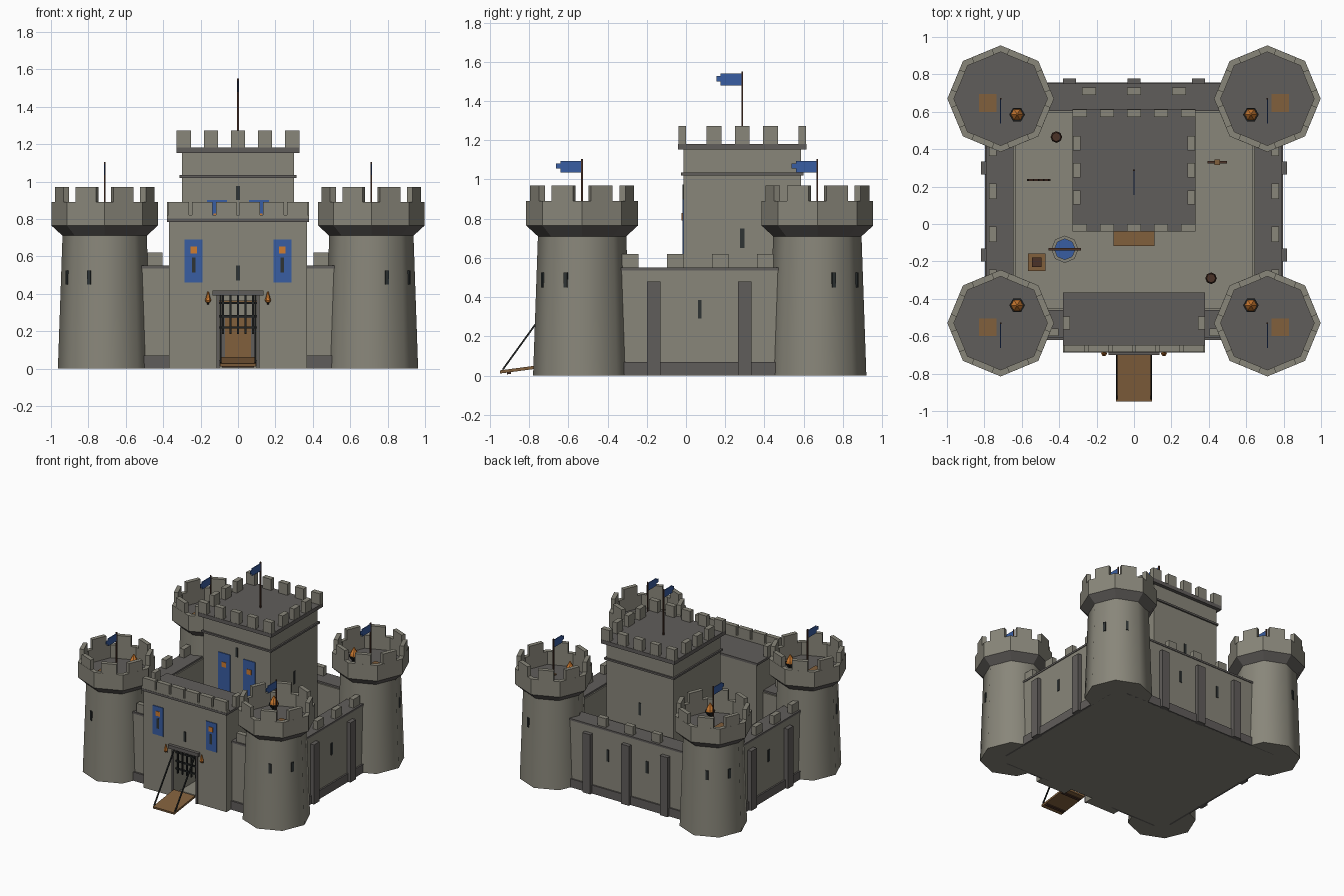
import bpy, math
from mathutils import Vector, Matrix

if "Cube" in bpy.data.objects:
    bpy.data.objects.remove(bpy.data.objects["Cube"])

def material(name, rgb):
    m = bpy.data.materials.new(name)
    m.diffuse_color = (*rgb, 1)
    m.use_nodes = True
    m.node_tree.nodes["Principled BSDF"].inputs["Base Color"].default_value = m.diffuse_color
    return m

STONE = material("light stone", (0.25, 0.24, 0.195))
DARK = material("dark stone", (0.118, 0.11, 0.104))
WOOD = material("wood", (0.22, 0.115, 0.045))
DARKWOOD = material("dark wood", (0.07, 0.032, 0.02))
IRON = material("iron", (0.016, 0.018, 0.018))
SLIT = material("window dark", (0.028, 0.034, 0.034))
BLUE = material("banner blue", (0.04, 0.11, 0.36))
ORANGE = material("flame orange", (0.62, 0.2, 0.03))

def mesh(name, verts, faces, mat):
    me = bpy.data.meshes.new(name)
    me.from_pydata([tuple(v) for v in verts], [], faces)
    me.materials.append(mat)
    ob = bpy.data.objects.new(name, me)
    bpy.context.collection.objects.link(ob)
    return ob

BOXF = [(0, 2, 3, 1), (4, 5, 7, 6), (0, 1, 5, 4), (2, 6, 7, 3), (0, 4, 6, 2), (1, 3, 7, 5)]

def block(name, c, size, mat, M=None):
    # box by centre and size, optionally transformed
    v = [Vector((c[0] + i * size[0] / 2, c[1] + j * size[1] / 2, c[2] + k * size[2] / 2))
         for k in (-1, 1) for j in (-1, 1) for i in (-1, 1)]
    return mesh(name, [M @ p for p in v] if M else v, BOXF, mat)

def box(name, x0, x1, y0, y1, z0, z1, mat):
    return block(name, ((x0 + x1) / 2, (y0 + y1) / 2, (z0 + z1) / 2),
                 (abs(x1 - x0), y1 - y0, z1 - z0), mat)

def pair(name, x0, x1, *rest):
    # the same box on both sides
    box(name + "_right", x0, x1, *rest)
    box(name + "_left", -x1, -x0, *rest)

def lathe(name, x, y, profile, n, mat, loop=False):
    v, f = [], []
    for r, z in profile:
        for i in range(n):
            a = 2 * math.pi * i / n
            v.append((x + r * math.cos(a), y + r * math.sin(a), z))
    k = len(profile)
    for j in range(k if loop else k - 1):
        a0, b0 = j * n, ((j + 1) % k) * n
        for i in range(n):
            m = (i + 1) % n
            f.append((a0 + i, a0 + m, b0 + m, b0 + i))
    if not loop:
        f += [tuple(range(n))[::-1], tuple(range((k - 1) * n, k * n))]
    return mesh(name, v, f, mat)

def rod(name, a, b, w, mat):
    a, b = Vector(a), Vector(b)
    d = b - a
    M = Matrix.Translation((a + b) / 2) @ d.to_track_quat('Z', 'Y').to_matrix().to_4x4()
    return block(name, (0, 0, 0), (w, w, d.length), mat, M)

def flag(name, x, y, z0, top):
    rod(name + "_pole", (x, y, z0), (x, y, top), 0.009, DARKWOOD)
    o = [(0, -.01), (-.11, -.01), (-.11, -.023), (-.132, -.023),
         (-.132, -.05), (-.11, -.05), (-.11, -.07), (0, -.07)]
    n = len(o)
    v = [(x + s, y + p, top + q) for s in (-.003, .003) for p, q in o]
    f = [tuple(range(n)), tuple(range(n, 2 * n))[::-1]]
    f += [(i, i + n, (i + 1) % n + n, (i + 1) % n) for i in range(n)]
    mesh(name, v, f, BLUE)

# corner towers
for sx in (-1, 1):
    for cy, sy in ((-.53, -1), (.67, 1)):
        cx = sx * .713
        body = lathe("tower_body", cx, cy, [(.25, 0), (.225, .72)], 8, STONE)
        body.data.polygons.foreach_set("use_smooth", [True] * 8 + [False] * 2)
        lathe("tower_corbel", cx, cy, [(.225, .71), (.285, .765)], 8, DARK)
        lathe("tower_parapet", cx, cy, [(.285, .765), (.285, .89), (.25, .89), (.25, .765)], 8, STONE, True)
        lathe("tower_floor", cx, cy, [(.252, .765), (.252, .785)], 8, DARK)
        for i in range(8):
            R = Matrix.Translation((cx, cy, 0)) @ Matrix.Rotation(math.radians(22.5 + 45 * i), 4, 'Z')
            block("tower_merlon", (.2465, 0, .93), (.033, .118, .08), STONE, R)
        for a in (22.5, 67.5):
            ang = math.atan2(sy * math.sin(math.radians(a)), sx * math.cos(math.radians(a)))
            R = Matrix.Translation((cx, cy, 0)) @ Matrix.Rotation(ang, 4, 'Z')
            block("tower_slit", (.217, 0, .487), (.012, .02, .075), SLIT, R)
        flag("tower_flag", cx, cy, .78, 1.105)
        hx = sx * .782
        box("tower_hatch", hx - .048, hx + .048, cy + .075 - .145, cy + .075 - .049, .785, .793, WOOD)
        # brazier
        bx, by = cx - sx * .088, cy - .085 + (0 if sy > 0 else .18)
        lathe("brazier_bowl", bx, by, [(.015, .785), (.015, .81), (.042, .85)], 6, IRON)
        lathe("brazier_flame", bx, by, [(.034, .85), (.03, .87), (.004, .915)], 6, ORANGE)

# curtain walls: body, walk, plinth, merlons, buttresses
pair("side_wall", .633, .785, -.53, .67, 0, .535, STONE)
pair("side_walk", .643, .79, -.53, .67, .535, .55, DARK)
pair("side_plinth", .78, .797, -.53, .67, 0, .068, DARK)
box("back_wall", -.71, .71, .595, .745, 0, .535, STONE)
box("back_walk", -.71, .71, .605, .75, .535, .55, DARK)
box("back_plinth", -.71, .71, .74, .757, 0, .068, DARK)
pair("front_wall", .3, .71, -.605, -.45, 0, .535, STONE)
pair("front_walk", .3, .71, -.61, -.46, .535, .55, DARK)
pair("front_plinth", .3, .71, -.62, -.6, 0, .07, DARK)
for y in (-.285, -.055, .175, .405):
    pair("side_merlon", .735, .775, y - .042, y + .042, .55, .62, STONE)
for y in (-.165, .3):
    pair("side_buttress", .775, .818, y - .035, y + .035, 0, .48, DARK)
pair("side_slit", .781, .79, .06, .08, .29, .385, SLIT)
for x in (-.24, 0, .24):
    box("back_merlon", x - .038, x + .038, .69, .73, .55, .62, STONE)
for x in (-.345, 0, .345):
    box("back_buttress", x - .035, x + .035, .735, .777, 0, .48, DARK)
for x in (-.175, .175):
    box("back_slit", x - .01, x + .01, .741, .75, .29, .385, SLIT)
pair("front_merlon", .405, .485, -.6, -.56, .55, .62, STONE)
box("courtyard_floor", -.65, .65, -.6, .62, 0, .02, STONE)

# gatehouse around an open passage
pair("gatehouse_side", .1, .37, -.675, -.37, 0, .785, STONE)
box("gatehouse_top", -.1, .1, -.675, -.37, .39, .785, STONE)
box("gatehouse_band", -.38, .38, -.687, -.365, .785, .803, DARK)
box("gatehouse_parapet", -.38, .38, -.685, -.648, .803, .82, STONE)
for i in range(6):
    x = -.3167 + .12667 * i
    box("gatehouse_merlon", x - .055, x + .055, -.685, -.648, .82, .89, STONE)
pair("gatehouse_side_merlon", .343, .38, -.565, -.495, .803, .89, STONE)
box("gate_lintel", -.135, .135, -.7, -.67, .39, .418, DARK)
pair("gate_jamb", .1, .115, -.685, -.67, 0, .39, DARK)
box("gatehouse_slit", -.01, .01, -.68, -.671, .47, .55, SLIT)
pair("gate_banner", .19, .285, -.681, -.674, .46, .69, BLUE)
pair("gate_emblem", .218, .254, -.685, -.68, .615, .652, ORANGE)
pair("gate_banner_slit", .226, .246, -.685, -.68, .515, .595, SLIT)

# portcullis, drawbridge, chains and torches
for i in range(5):
    x = -.08 + .04 * i
    box("portcullis_bar", x - .006, x + .006, -.656, -.644, .185, .39, IRON)
for z in (.22, .28, .35):
    box("portcullis_rail", -.1, .1, -.655, -.645, z - .006, z + .006, IRON)
tilt = Matrix.Translation((0, -.815, .036)) @ Matrix.Rotation(math.radians(7.5), 4, 'X')
block("drawbridge", (0, 0, 0), (.19, .27, .016), WOOD, tilt)
for y in (-.09, .09):
    block("drawbridge_batten", (0, y, -.012), (.17, .02, .01), DARKWOOD, tilt)
for s in (-1, 1):
    rod("drawbridge_chain", (s * .093, -.935, .03), (s * .093, -.675, .39), .009, IRON)
    rod("torch_bracket", (s * .16, -.67, .345), (s * .16, -.692, .365), .012, IRON)
    lathe("torch_flame", s * .16, -.692, [(.01, .352), (.016, .365), (.003, .412)], 6, ORANGE)

# keep
KY = .287
def square(name, h, z0, z1, mat):
    box(name, -h, h, KY - h, KY + h, z0, z1, mat)
square("keep_body", .3, 0, 1.155, STONE)
square("keep_string_course", .312, 1.02, 1.035, DARK)
square("keep_cornice", .328, 1.152, 1.182, DARK)
for i in range(-2, 3):
    t = .145 * i
    for s in (-1, 1):
        block("keep_merlon", (t, KY + s * .306, 1.227), (.076, .04, .09), STONE)
        if abs(i) < 2:
            block("keep_side_merlon", (s * .306, KY + t, 1.227), (.04, .076, .09), STONE)
pair("keep_corner_merlon_outer", .29, .326, KY - .326, KY - .286, 1.182, 1.272, STONE)
pair("keep_corner_merlon_back", .29, .326, KY + .286, KY + .326, 1.182, 1.272, STONE)
flag("keep_flag", 0, KY, 1.18, 1.55)
f = KY - .3
box("keep_front_slit", -.01, .01, f - .005, f + .003, .9, .975, SLIT)
box("keep_back_slit", -.011, .011, KY + .297, KY + .305, .65, .75, SLIT)
pair("keep_side_slit", .297, .305, KY - .011, KY + .011, .65, .75, SLIT)
pair("keep_banner", .06, .165, f - .006, f + .002, .565, .9, BLUE)
pair("keep_emblem", .092, .132, f - .01, f - .005, .79, .83, ORANGE)
box("keep_door_frame", -.09, .09, f - .012, f + .002, .02, .285, DARK)
box("keep_door", -.07, .07, f - .018, f - .01, .02, .27, WOOD)
box("keep_door_hood", -.11, .11, f - .105, f, .345, .365, WOOD)
box("keep_step", -.1, .1, f - .08, f, .02, .045, DARK)

# courtyard well
wx, wy = -.37, -.135
lathe("well_wall", wx, wy, [(.073, .02), (.073, .1), (.055, .1), (.055, .02)], 8, STONE, True)
lathe("well_water", wx, wy, [(.056, .02), (.056, .075)], 8, BLUE)
for s in (-1, 1):
    rod("well_post", (wx + s * .07, wy, .02), (wx + s * .07, wy, .2), .014, DARKWOOD)
box("well_beam", wx - .086, wx + .086, wy - .008, wy + .008, .19, .206, DARKWOOD)

# crates, barrels, practice dummy and rack
box("crate_large", -.567, -.473, -.252, -.158, .02, .1, WOOD)
box("crate_small", -.546, -.494, -.23, -.178, .1, .145, DARKWOOD)
for x, y in ((-.415, .465), (.412, -.29)):
    lathe("barrel", x, y, [(.024, .02), (.031, .06), (.024, .1)], 8, DARKWOOD)
rod("dummy_post", (.445, .33, .02), (.445, .33, .17), .016, WOOD)
box("dummy_arms", .393, .497, .324, .336, .12, .132, DARKWOOD)
box("dummy_body", .43, .46, .315, .345, .09, .19, WOOD)
box("rack_rail", -.573, -.447, .23, .24, .1, .112, DARKWOOD)
for i in range(5):
    x = -.565 + .0275 * i
    rod("rack_spear", (x, .235, .02), (x, .235, .16), .007, IRON)
